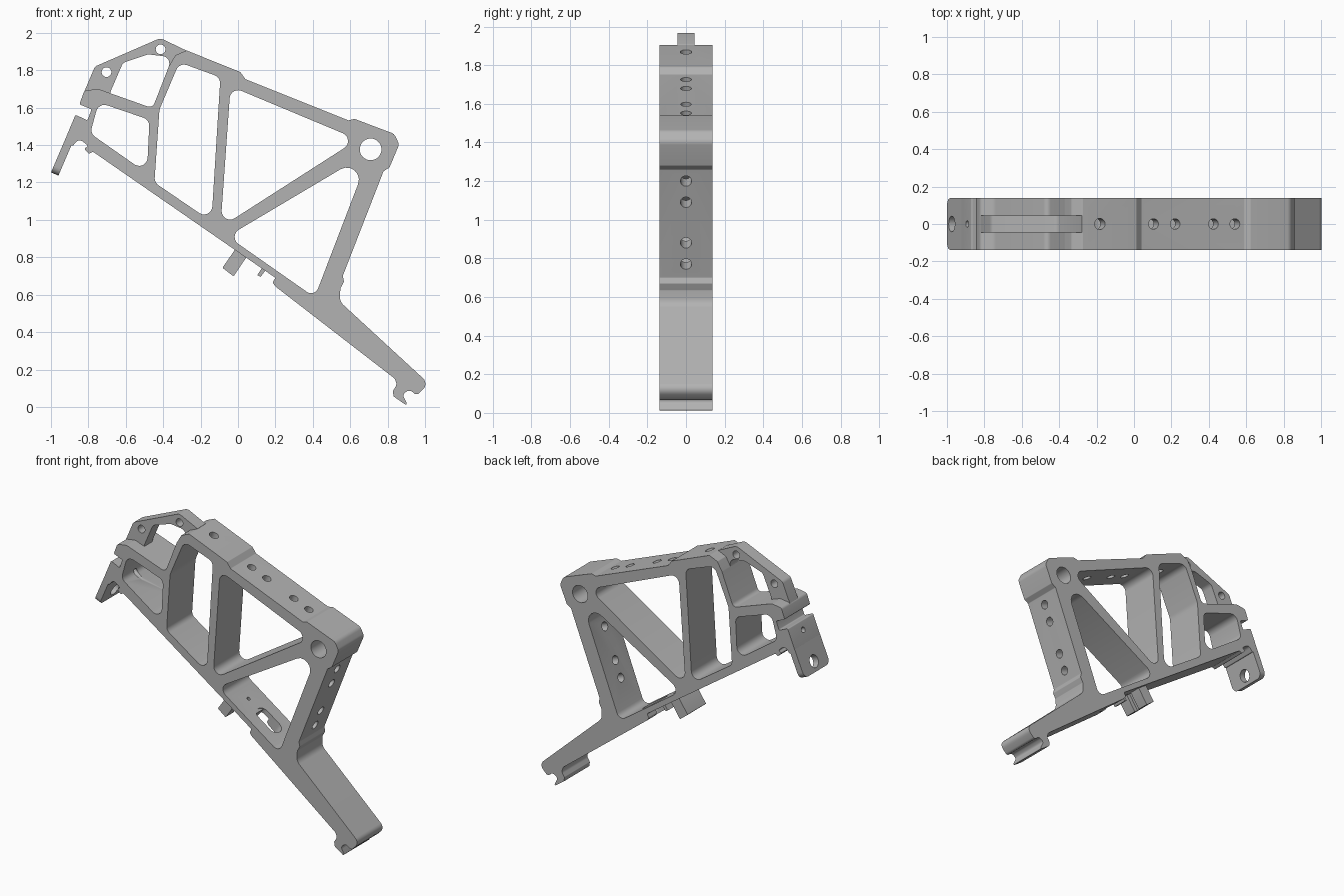
import bpy, bmesh, math
from mathutils import Vector

cube = bpy.data.objects.get("Cube")
if cube:
    bpy.data.objects.remove(cube)

grey = bpy.data.materials.new("machined grey")
grey.use_nodes = True
colour = (0.45, 0.45, 0.45, 1)
grey.diffuse_color = colour
grey.node_tree.nodes["Principled BSDF"].inputs["Base Color"].default_value = colour

W = 0.138                       # half width of the frame
SIDE = (Vector((1, 0, 0)), Vector((0, 0, 1)))
ALONG_Y = Vector((0, 1, 0))


def fillet(corners, radius, steps=6):
    """Round every corner; a corner may carry its own radius."""
    pts = [Vector(c[:2]) for c in corners]
    out = []
    for i, p in enumerate(pts):
        r = corners[i][2] if len(corners[i]) > 2 else radius
        a, b = pts[i - 1] - p, pts[(i + 1) % len(pts)] - p
        half = a.angle(b) / 2
        if r == 0 or half > 1.5:
            out.append(p)
            continue
        cut = min(r / math.tan(half), a.length * 0.48, b.length * 0.48)
        r = cut * math.tan(half)
        a.normalize()
        b.normalize()
        centre = p + (a + b).normalized() * (r / math.sin(half))
        start, end = p + a * cut - centre, p + b * cut - centre
        sweep = start.angle(end)
        for k in range(steps + 1):
            t = k / steps
            out.append(centre + (start * math.sin((1 - t) * sweep)
                                 + end * math.sin(t * sweep)) / math.sin(sweep))
    return out


def prism(name, pts, half, origin=(0, 0, 0), axes=SIDE):
    """Extrude a profile both ways from its plane."""
    u, v = axes
    n = u.cross(v)
    bm = bmesh.new()
    verts = [bm.verts.new(Vector(origin) + u * p[0] + v * p[1] - n * half) for p in pts]
    face = bm.faces.new(verts)
    new = bmesh.ops.extrude_face_region(bm, geom=[face])["geom"]
    bmesh.ops.translate(bm, vec=n * half * 2,
                        verts=[g for g in new if isinstance(g, bmesh.types.BMVert)])
    bmesh.ops.recalc_face_normals(bm, faces=bm.faces)
    mesh = bpy.data.meshes.new(name)
    bm.to_mesh(mesh)
    bm.free()
    mesh.materials.append(grey)
    ob = bpy.data.objects.new(name, mesh)
    bpy.context.collection.objects.link(ob)
    return ob


def circle(r, x=0, y=0, n=24):
    return [(x + r * math.cos(math.tau * k / n), y + r * math.sin(math.tau * k / n))
            for k in range(n)]


def plate_axes(direction):
    """Axes of a plate that runs along y and along a direction in the side plane."""
    return ALONG_Y, Vector((direction[0], 0, direction[1])).normalized()


def drill(x, z, direction, r, half):
    return prism("drill", circle(r), half, (x, 0, z), plate_axes(direction))


def carve(ob, cutters):
    for c in cutters:
        c.hide_render = True
        mod = ob.modifiers.new("cut", 'BOOLEAN')
        mod.operation, mod.solver, mod.object = 'DIFFERENCE', 'EXACT', c
    bpy.context.view_layer.update()
    deps = bpy.context.evaluated_depsgraph_get()
    mesh = bpy.data.meshes.new_from_object(ob.evaluated_get(deps))
    ob.modifiers.clear()
    ob.data = mesh
    for c in cutters:
        bpy.data.objects.remove(c)


# Main frame outline: top beam, right strut, foot, underside, left bracket
outline = [
    (-.275, 1.906), (.013, 1.79), (.04, 1.752), (.59, 1.532), (.623, 1.54),
    (.835, 1.46, .04), (.862, 1.404, .04), (.81, 1.28), (.778, 1.26), (.56, .70),
    (.567, .67), (.548, .635), (.542, .565, .06), (1.02, .125, .04), (.955, .06, .02),
    (.917, .095, .03), (.88, .065, .02), (.912, 0, .006), (.832, .056), (.828, .085),
    (.85, .12, .03), (.837, .152), (.2, .644), (.185, .666), (.2, .69),
    (-.775, 1.364), (-.797, 1.353), (-.823, 1.38), (-.80, 1.395), (-.85, 1.435, .04),
    (-.885, 1.393), (-.925, 1.428), (-.869, 1.562), (-.805, 1.532), (-.783, 1.591),
    (-.848, 1.618), (-.822, 1.69, .02), (-.75, 1.701, .05), (-.457, 1.597, .03),
    (-.37, 1.82, .05), (-.335, 1.88)]
frame = prism("main_frame", fillet(outline, .008), W)

# Truss windows
windows = [
    ([(-.745, 1.628), (-.473, 1.535), (-.487, 1.25), (-.79, 1.462)], .045),
    ([(-.313, 1.842), (-.094, 1.762), (-.142, .992), (-.447, 1.20), (-.42, 1.59, .1)], .045),
    ([(-.04, 1.714), (.64, 1.43), (-.094, .96)], .045),
    ([(.709, 1.366, .065), (-.056, .912), (.41, .586, .04)], .045)]
cuts = [prism("window", fillet(p, r), W + .1) for p, r in windows]
cuts.append(prism("pivot_bore", circle(.058, .709, 1.377, 32), W + .1))

# Screw holes through the top beam, right strut and left bracket
beam, strut, leg = (.928, -.371), (.363, .932), (.394, .919)
for x in (.095, .21, .415, .53):
    cuts.append(drill(x, 1.74 - .4 * x, beam, .028, .08))
cuts.append(drill(-.19, 1.85, beam, .03, .1))
for z in (1.2, 1.09, .88, .77):
    cuts.append(drill(.71 + (z - 1.2) * .39, z + .018, strut, .029, .08))
cuts.append(drill(-.83, 1.48, leg, .018, .12))

# Slot and small hole in the lower rail
rail = (.823, -.567)
cuts.append(prism("rail_slot", fillet([(-.05, -.1), (.05, -.1), (.05, .1), (-.05, .1)], .045),
                  .07, (.225, 0, .695), plate_axes(rail)))
cuts.append(drill(.07, .80, rail, .012, .06))
carve(frame, cuts)

# Narrow fin with its own window at the upper left
fin = prism("guide_fin", fillet([
    (-.84, 1.625), (-.82, 1.69), (-.765, 1.82, .03), (-.415, 1.972, .04),
    (-.275, 1.905), (-.36, 1.81), (-.43, 1.61), (-.47, 1.56), (-.76, 1.65)], .004), .045)
carve(fin, [prism("fin_window", fillet([
    (-.695, 1.655), (-.615, 1.84), (-.48, 1.885), (-.355, 1.87), (-.445, 1.57)], .04), .1),
    prism("fin_hole", circle(.026, -.703, 1.79), .1),
    prism("fin_hole", circle(.026, -.414, 1.912), .1)])

# Hanging bracket tab with rounded lower corners
tab = prism("bracket_tab", fillet([(-W, -.19, .04), (W, -.19, .04), (W, .02, 0), (-W, .02, 0)], 0),
            .0215, (-.905, 0, 1.42), plate_axes(leg))
carve(tab, [drill(-.955, 1.305, leg, .042, .08)])

# Block and small peg under the lower rail
block = prism("underside_block", fillet([
    (-.083, .744), (-.024, .698), (.045, .80), (-.01, .85)], .006), .1)
carve(block, [prism("block_notch", [(-.02, -.03), (.02, -.03), (.02, .03), (-.02, .03)],
                    .08, (.01, 0, .745), plate_axes(rail))])
peg = prism("underside_peg", [(.103, .705), (.12, .695), (.165, .752), (.145, .768)], .05)

for ob in (frame, fin, tab, block, peg):
    bpy.ops.object.select_all(action='DESELECT')
    ob.select_set(True)
    bpy.context.view_layer.objects.active = ob
    bpy.ops.object.shade_smooth_by_angle(angle=math.radians(32))
